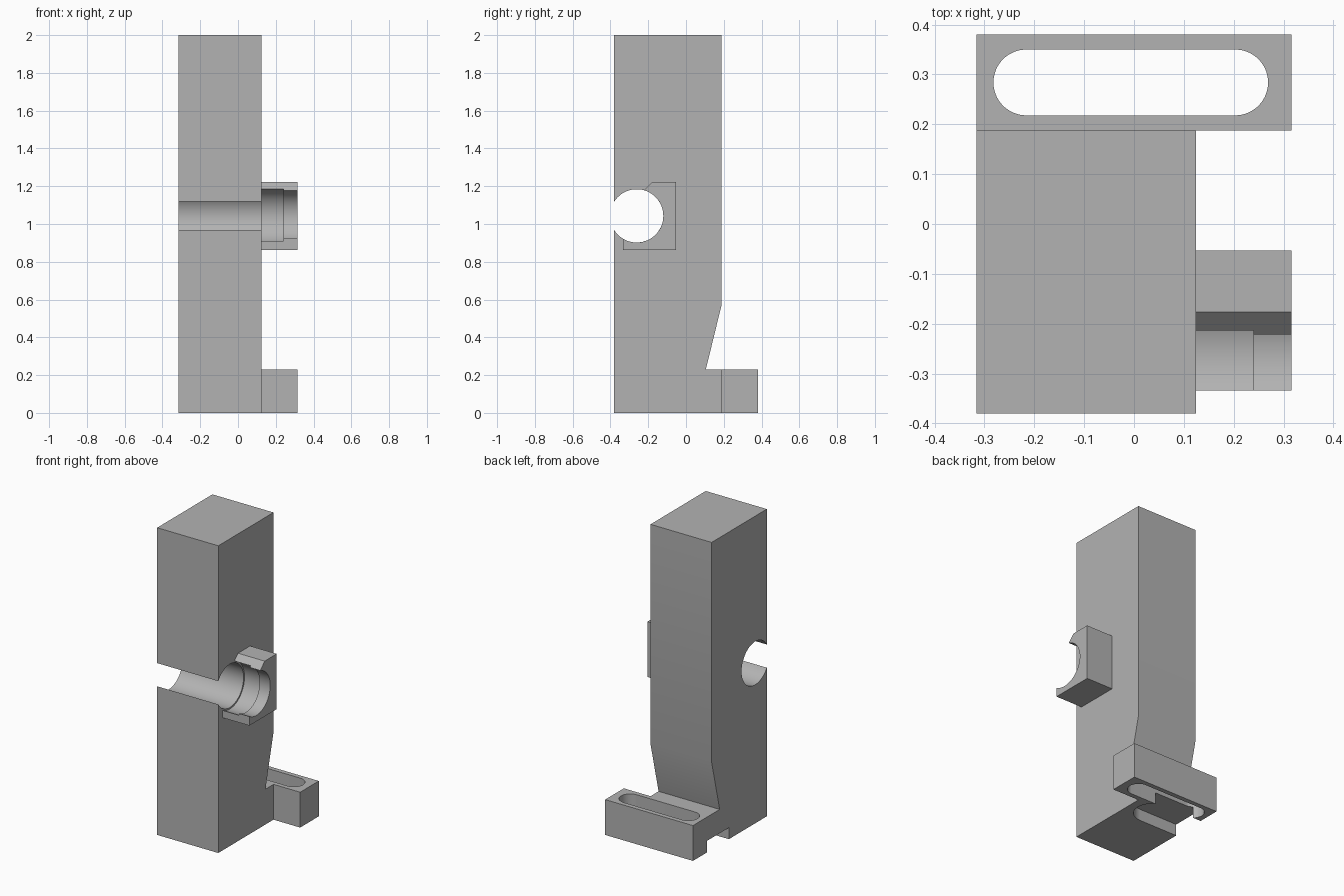
import bpy
from math import sin, cos, pi, atan2, sqrt, radians
from mathutils import Vector

cube = bpy.data.objects.get("Cube")
if cube:
    bpy.data.objects.remove(cube, do_unlink=True)

grey = bpy.data.materials.new("plain grey")
grey.use_nodes = True
colour = (0.45, 0.45, 0.45, 1)
grey.diffuse_color = colour
grey.node_tree.nodes["Principled BSDF"].inputs["Base Color"].default_value = colour


def prism(name, profile, start, end, axis):
    """Extrude a 2D profile along x (profile in y, z) or z (profile in x, y)."""
    place = (lambda p, d: (d, *p)) if axis == "x" else (lambda p, d: (*p, d))
    n = len(profile)
    verts = [place(p, d) for d in (start, end) for p in profile]
    faces = [list(range(n))[::-1], list(range(n, 2 * n))]
    faces += [[i, (i + 1) % n, n + (i + 1) % n, n + i] for i in range(n)]
    mesh = bpy.data.meshes.new(name)
    mesh.from_pydata(verts, [], faces)
    mesh.materials.append(grey)
    obj = bpy.data.objects.new(name, mesh)
    bpy.context.collection.objects.link(obj)
    return obj


def arc(centre, radius, a, b, steps=48):
    return [(centre[0] + radius * cos(a + (b - a) * i / steps),
             centre[1] + radius * sin(a + (b - a) * i / steps)) for i in range(steps + 1)]


def combine(target, tool, operation):
    mod = target.modifiers.new(operation, "BOOLEAN")
    mod.operation, mod.object, mod.solver = operation, tool, "EXACT"
    bpy.context.view_layer.objects.active = target
    bpy.ops.object.modifier_apply(modifier=mod.name)
    bpy.data.objects.remove(tool, do_unlink=True)


LEFT, RIGHT, SIDE = -0.316, 0.316, 0.124
FRONT, BACK, HEEL = -0.38, 0.38, 0.188
BORE, R = (-0.261, 1.043), 0.141

# Upright with tapered back, foot and open round bore
half = sqrt(R ** 2 - (FRONT - BORE[0]) ** 2)
angle = atan2(half, FRONT - BORE[0])
upright = [(FRONT, 0), (BACK, 0), (BACK, 0.23), (0.105, 0.23), (HEEL, 0.57),
           (HEEL, 2), (FRONT, 2)]
frame = prism("upright_frame", upright + arc(BORE, R, angle, -angle), LEFT, SIDE, "x")

# Wider end of the foot
toe = [(0, HEEL), (RIGHT, HEEL), (RIGHT, BACK), (0, BACK)]
combine(frame, prism("foot_end", toe, 0, 0.23, "z"), "UNION")


# Side bracket: a C-shaped hook, with a wider bore next to the upright
def hook(name, radius, start, end):
    lip = -0.334
    low = -sqrt(radius ** 2 - (lip - BORE[0]) ** 2)
    # Where the 45 degree chamfer line meets the bore
    offset = 1.4 + BORE[0] - BORE[1]
    dy = (-offset + sqrt(2 * radius ** 2 - offset ** 2)) / 2
    bore = arc(BORE, radius, atan2(dy + offset, dy), atan2(low, lip - BORE[0]))
    outline = [(lip, 0.863), (-0.053, 0.863), (-0.053, 1.223), (-0.177, 1.223)]
    return prism(name, outline + bore, start, end, "x")


bracket = hook("bracket_inner", 0.151, SIDE - 0.02, 0.24)
combine(bracket, hook("bracket_outer", R, 0.24, RIGHT), "UNION")
combine(frame, bracket, "UNION")

# Adjustment slot through the foot
slot = arc((0.203, 0.284), 0.066, -pi / 2, pi / 2) + arc((-0.216, 0.284), 0.066, pi / 2, 3 * pi / 2)
combine(frame, prism("foot_slot_cutter", slot, -0.1, 0.4, "z"), "DIFFERENCE")

# Round-ended keyway under the foot
keyway = arc((-0.04, 0.122), 0.112, -pi / 2, pi / 2) + [(-0.4, 0.234), (-0.4, 0.01)]
combine(frame, prism("keyway_cutter", keyway, -0.1, 0.075, "z"), "DIFFERENCE")

# Smooth bores, crisp edges
bpy.ops.object.select_all(action="DESELECT")
frame.select_set(True)
bpy.context.view_layer.objects.active = frame
bpy.ops.object.shade_smooth_by_angle(angle=radians(30))
